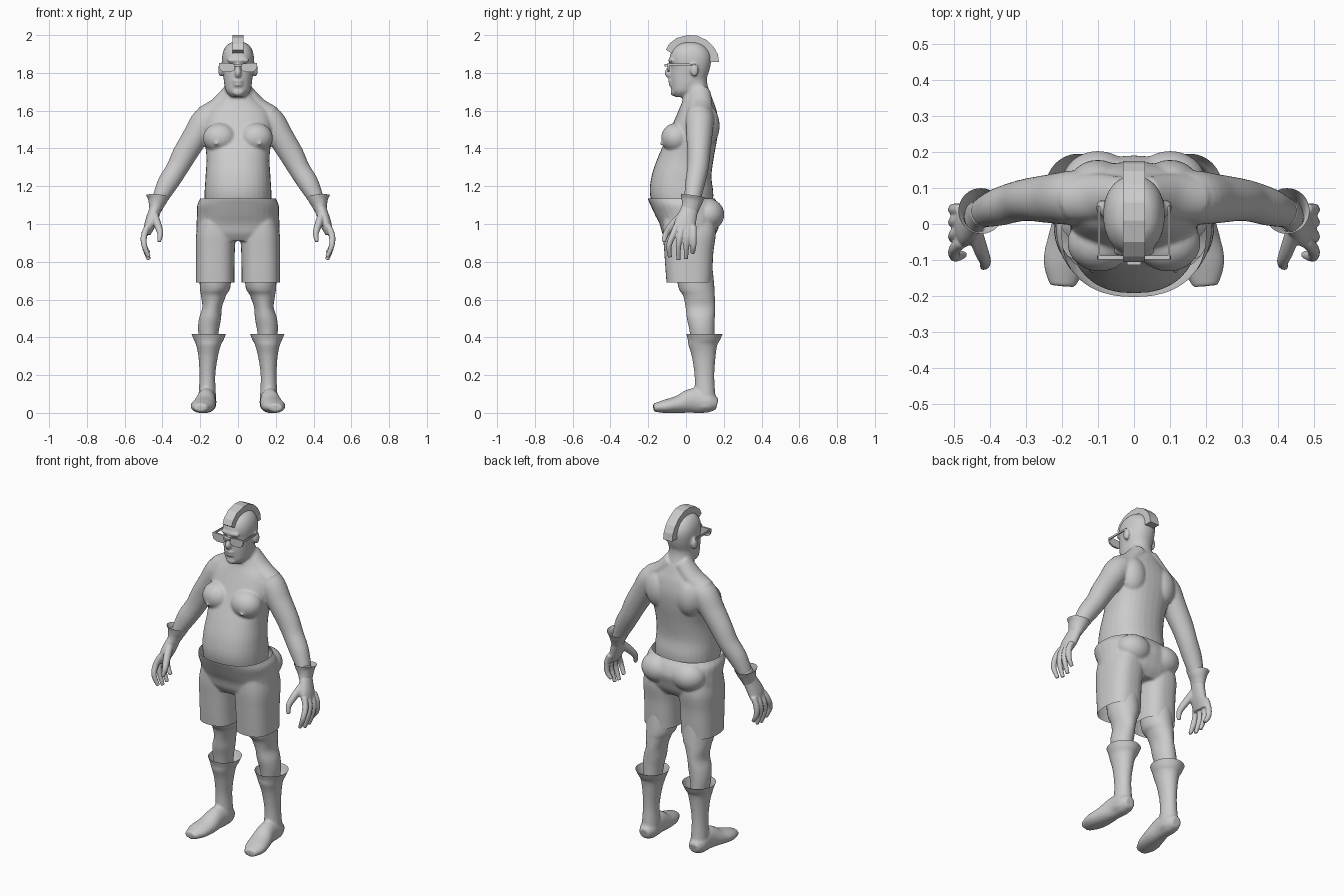
import bpy, bmesh, math
from mathutils import Vector

def finish(name, bm, smooth=True):
    bmesh.ops.recalc_face_normals(bm, faces=bm.faces)
    me = bpy.data.meshes.new(name)
    bm.to_mesh(me)
    bm.free()
    ob = bpy.data.objects.new(name, me)
    bpy.context.collection.objects.link(ob)
    for p in me.polygons:
        p.use_smooth = smooth
    return ob

def sweep(name, rings, s=1, level=False, p=2.0, caps=True, n=32, steps=5):
    """Smooth loft through rings (x, y, z, radius_a, radius_b); s=-1 mirrors it."""
    pts, m = [], len(rings)
    for i in range(m - 1):
        a, b, c, d = (rings[min(max(j, 0), m - 1)] for j in (i - 1, i, i + 1, i + 2))
        for k in range(steps + (i == m - 2)):
            t = k / steps
            pts.append([0.5 * (2*q + (r - o)*t + (2*o - 5*q + 4*r - u)*t*t + (3*q - o - 3*r + u)*t**3)
                        for o, q, r, u in zip(a, b, c, d)])
    bm, loops = bmesh.new(), []
    for i, q in enumerate(pts):
        t = Vector(pts[min(i + 1, len(pts) - 1)][:3]) - Vector(pts[max(i - 1, 0)][:3])
        t = Vector((0, 0, 1)) if level else t.normalized()
        a = Vector((1, 0, 0))
        a = (a - t * a.dot(t)).normalized()
        b = t.cross(a)
        loop = []
        for k in range(n):
            w = 2 * math.pi * k / n
            c, d = math.cos(w), math.sin(w)
            v = (Vector(q[:3]) + a * q[3] * math.copysign(abs(c)**(2/p), c)
                 + b * q[4] * math.copysign(abs(d)**(2/p), d))
            loop.append(bm.verts.new((v.x * s, v.y, max(v.z, 0))))
        loops.append(loop)
    for l0, l1 in zip(loops, loops[1:]):
        for k in range(n):
            bm.faces.new((l0[k], l0[(k+1) % n], l1[(k+1) % n], l1[k]))
    if caps:
        bm.faces.new(loops[0])
        bm.faces.new(loops[-1])
    return finish(name, bm)

def stack(name, rows, s=1, **kw):
    """Horizontal slices (z, x, y_front, y_back, half_width)."""
    return sweep(name, [(x, (f + k)/2, z, w, (k - f)/2) for z, x, f, k, w in rows], s, level=True, **kw)

def ball(loc, size):
    bm = bmesh.new()
    bmesh.ops.create_uvsphere(bm, u_segments=24, v_segments=16, radius=1)
    for v in bm.verts:
        v.co = Vector(loc) + Vector((v.co.x*size[0], v.co.y*size[1], v.co.z*size[2]))
    return finish("ball", bm)

def prism(name, outline, axis, lo, hi):
    """Extrude a 2D outline along x (axis 0: y,z) or y (axis 1: x,z)."""
    bm = bmesh.new()
    put = lambda u, v, w: (w, u, v) if axis == 0 else (u, w, v)
    a, b = ([bm.verts.new(put(u, v, w)) for u, v in outline] for w in (lo, hi))
    bm.faces.new(a)
    bm.faces.new(b)
    for i in range(len(a)):
        j = (i + 1) % len(a)
        bm.faces.new((a[i], a[j], b[j], b[i]))
    return finish(name, bm, False)

def fuse(name, parts, voxel, smooth, cuts=()):
    """Merge closed parts into one skin; cuts are (z, keep_direction) openings."""
    bpy.ops.object.select_all(action='DESELECT')
    for o in parts:
        o.select_set(True)
    ob = bpy.context.view_layer.objects.active = parts[0]
    bpy.ops.object.join()
    ob.name = name
    r = ob.modifiers.new("skin", 'REMESH')
    r.mode, r.voxel_size = 'VOXEL', voxel
    m = ob.modifiers.new("soften", 'SMOOTH')
    m.factor, m.iterations = 0.5, smooth
    bpy.ops.object.convert(target='MESH')
    bm = bmesh.new()
    bm.from_mesh(ob.data)
    for z, d in cuts:
        bmesh.ops.bisect_plane(bm, geom=bm.verts[:] + bm.edges[:] + bm.faces[:],
                               plane_co=(0, 0, z), plane_no=(0, 0, d), clear_outer=True)
    for f in bm.faces:
        f.smooth = True
    bm.to_mesh(ob.data)
    bm.free()
    return ob

# body: torso, neck, head, then paired muscles, ears and arms
body = [
    stack("torso", [(1.02, 0, -.15, .13, .17), (1.15, 0, -.19, .145, .177), (1.25, 0, -.183, .135, .172),
                    (1.35, 0, -.15, .147, .167), (1.45, 0, -.105, .165, .178), (1.53, 0, -.07, .172, .185),
                    (1.60, 0, -.04, .162, .165), (1.65, 0, -.02, .145, .11), (1.69, 0, -.015, .13, .07)], p=2.3),
    stack("neck", [(1.6, 0, -.03, .14, .1), (1.68, 0, -.015, .13, .08), (1.75, 0, -.03, .112, .07),
                   (1.82, 0, -.03, .115, .07)]),
    stack("head", [(1.672, 0, -.055, .02, .035), (1.70, 0, -.074, .06, .062), (1.74, 0, -.08, .095, .073),
                   (1.78, 0, -.083, .112, .077), (1.83, 0, -.08, .128, .083), (1.88, 0, -.086, .134, .085),
                   (1.92, 0, -.074, .12, .076), (1.95, 0, -.045, .09, .055), (1.966, 0, -.01, .05, .02)], p=2.2),
    ball((0, -.09, 1.8), (.017, .024, .028)), ball((0, -.08, 1.83), (.011, .018, .03)),
    ball((0, -.076, 1.866), (.06, .018, .014)),
    ball((0, -.083, 1.757), (.026, .012, .009)), ball((0, -.08, 1.737), (.024, .012, .009)),
    ball((0, -.066, 1.697), (.03, .016, .02))]
for s in (1, -1):
    body += [
        ball((s*.095, -.052, 1.455), (.09, .08, .08)), ball((s*.115, -.128, 1.425), (.009, .012, .009)),
        ball((s*.1, .11, 1.52), (.08, .068, .11)), ball((s*.092, .045, 1.815), (.013, .022, .035)),
        sweep("trapezius", [(.03, .075, 1.7, .05, .055), (.1, .075, 1.625, .05, .065),
                            (.17, .07, 1.57, .06, .065)], s),
        sweep("arm", [(.1, .075, 1.59, .055, .07), (.168, .073, 1.548, .075, .075), (.23, .07, 1.455, .068, .068),
                      (.285, .068, 1.365, .064, .06), (.325, .062, 1.29, .057, .056),
                      (.375, .047, 1.21, .054, .052), (.42, .032, 1.12, .038, .042)], s)]
fuse("body", body, .007, 5)

# mohawk
prism("mohawk", [(-.105, 1.922), (-.09, 1.953), (-.05, 1.985), (.01, 2.0), (.06, 1.997), (.11, 1.973),
                 (.147, 1.937), (.168, 1.9), (.175, 1.858), (.12, 1.858), (.1, 1.91), (.04, 1.94),
                 (-.03, 1.93), (-.07, 1.90)], 0, -.03, .03)

# sunglasses
prism("bridge", [(-.02, 1.835), (.02, 1.835), (.02, 1.846), (-.02, 1.846)], 1, -.113, -.09)
for s in (1, -1):
    prism("lens", [(s*x, z) for x, z in ((.012, 1.846), (.018, 1.816), (.035, 1.804), (.075, 1.804),
                                         (.095, 1.815), (.102, 1.835), (.1, 1.852), (.05, 1.852))], 1, -.098, -.088)
    prism("temple", [(-.095, 1.838), (.05, 1.838), (.05, 1.848), (-.095, 1.85)], 0, s*.094, s*.1)

# shorts, open at the waist and hems
shorts = [stack("hips", [(1.17, 0, -.207, .14, .192), (1.135, 0, -.203, .152, .2), (1.10, 0, -.188, .175, .216),
                         (1.05, 0, -.165, .19, .217), (1.0, 0, -.14, .178, .22), (.95, 0, -.125, .16, .218),
                         (.91, 0, -.1, .13, .19)], p=2.3)]
for s in (1, -1):
    shorts += [ball((s*.1, .115, 1.05), (.1, .088, .085)),
               stack("shorts_leg", [(1.04, .11, -.12, .15, .09), (.95, .117, -.122, .158, .104),
                                    (.85, .12, -.115, .145, .103), (.75, .121, -.108, .14, .102),
                                    (.65, .121, -.1, .134, .102)], s, p=2.6)]
fuse("shorts", shorts, .007, 5, [(1.135, 1), (.69, -1)])

for s in (1, -1):
    # leg
    stack("leg", [(.95, .12, -.06, .12, .09), (.69, .12, -.045, .148, .083), (.62, .13, -.015, .152, .066),
                  (.56, .137, -.002, .154, .052), (.5, .148, .005, .152, .058), (.44, .156, .018, .15, .055),
                  (.36, .157, .03, .15, .045)], s)
    # boot with flared open cuff
    fuse("boot", [
        stack("shaft", [(.45, .155, -.01, .215, .1), (.42, .155, 0, .196, .092), (.385, .155, .01, .18, .078),
                        (.36, .156, .012, .166, .066), (.3, .158, .03, .157, .052), (.2, .162, .045, .15, .042),
                        (.1, .163, .045, .155, .046), (.03, .165, .04, .16, .05)], s),
        sweep("foot", [(.165, .165, .045, .03, .03), (.165, .12, .055, .05, .055), (.168, .04, .065, .05, .066),
                       (.178, -.04, .045, .06, .047), (.192, -.11, .034, .06, .036),
                       (.198, -.172, .028, .036, .021)], s)], .007, 5, [(.418, 1)])
    # gloved hand: palm, fingers and thumb
    hand = [sweep("palm", [(.42, .034, 1.14, .034, .04), (.437, .02, 1.08, .032, .045),
                           (.465, -.005, 1.0, .03, .057), (.482, -.008, .945, .018, .052)], s)]
    for y0, y1, y2, z2 in ((-.05, -.09, -.085, .825), (-.02, -.04, -.04, .81), (.012, .002, .0, .815), (.04, .04, .035, .845)):
        hand.append(sweep("finger", [(.478, y0, .99, .016, .017), (.497, (y0 + y1)/2, .94, .017, .017),
                                     (.496, y1, .885, .015, .015), (.472, y2, z2, .011, .011)], s, n=16))
    hand.append(sweep("thumb", [(.445, -.01, 1.05, .022, .026), (.425, -.07, .995, .02, .022),
                                (.412, -.105, .95, .016, .017), (.418, -.118, .905, .01, .011)], s, n=16))
    fuse("hand", hand, .005, 3)
    # flared open glove cuff
    sweep("glove_cuff", [(.437, .02, 1.075, .033, .046), (.432, .027, 1.1, .041, .05),
                         (.426, .033, 1.128, .053, .058), (.424, .036, 1.148, .063, .064)], s, caps=False)
